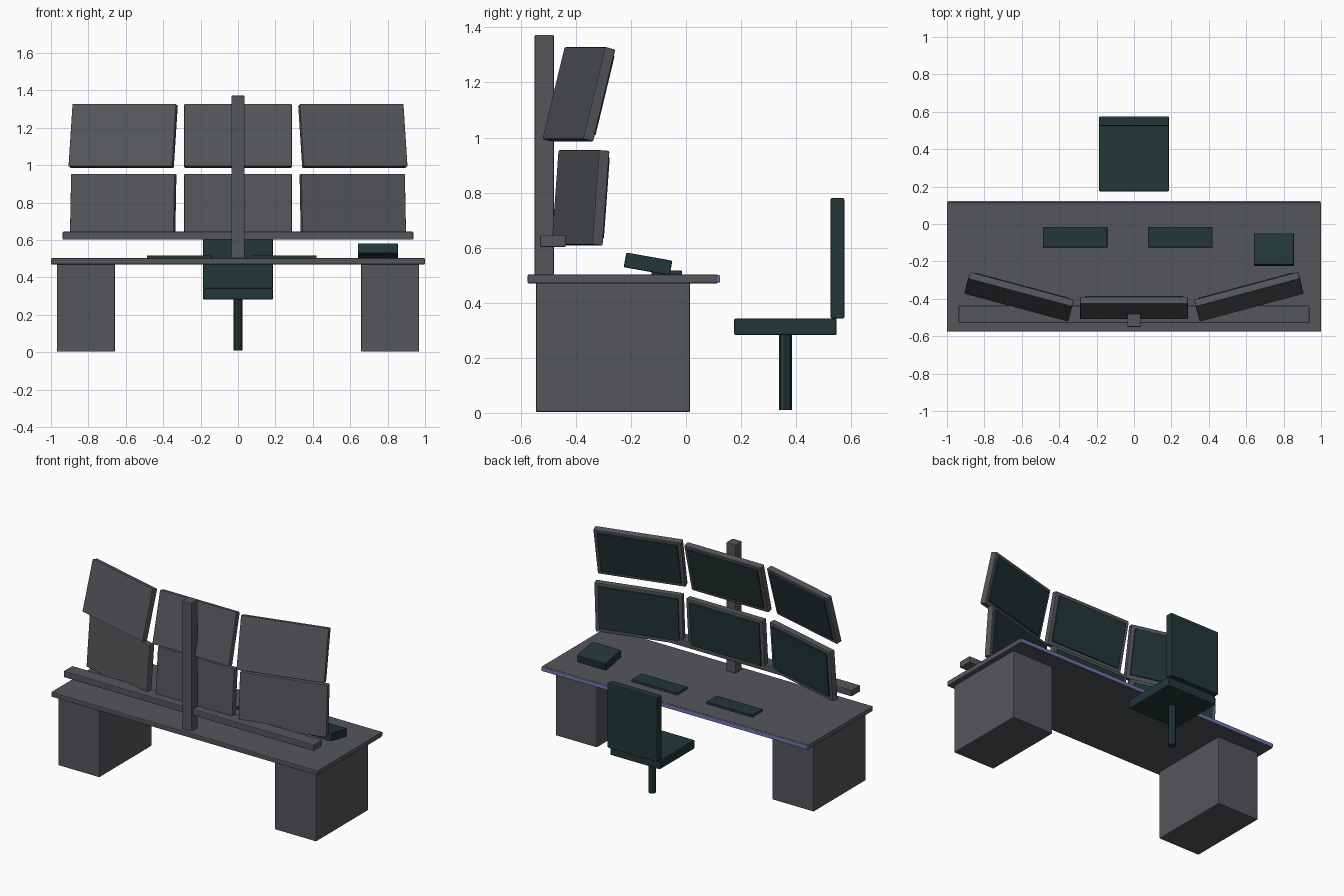
import bpy, bmesh, math
from mathutils import Matrix, Vector, Euler

if "Cube" in bpy.data.objects:
    bpy.data.objects.remove(bpy.data.objects["Cube"])


def material(name, rgb):
    m = bpy.data.materials.new(name)
    m.diffuse_color = (*rgb, 1)
    m.use_nodes = True
    m.node_tree.nodes["Principled BSDF"].inputs["Base Color"].default_value = m.diffuse_color
    return m


GREY = material("slate grey", (0.088, 0.092, 0.102))
DARK = material("dark teal", (0.016, 0.038, 0.037))
GLOW = material("violet trim", (0.17, 0.18, 0.44))


def box(name, center, size, mat, rot=(0, 0, 0), offset=(0, 0, 0), bevel=0.005):
    """Bevelled box; offset is in the rotated local frame."""
    me = bpy.data.meshes.new(name)
    bm = bmesh.new()
    bmesh.ops.create_cube(bm, size=1)
    bmesh.ops.scale(bm, vec=size, verts=bm.verts)
    if bevel:
        bmesh.ops.bevel(bm, geom=bm.edges[:], offset=bevel, segments=2,
                        profile=0.5, affect='EDGES')
    bmesh.ops.translate(bm, vec=offset, verts=bm.verts)
    bm.to_mesh(me)
    bm.free()
    me.materials.append(mat)
    ob = bpy.data.objects.new(name, me)
    ob.location = center
    ob.rotation_euler = Euler(rot, 'XYZ')
    bpy.context.collection.objects.link(ob)
    return ob


def span(name, x, y, z, mat, bevel=0.005):
    """Box from its extents."""
    lims = (x, y, z)
    box(name, [(a + b) / 2 for a, b in lims], [b - a for a, b in lims], mat, bevel=bevel)


# Desk
span("desk_top", (-1, 1), (-0.575, 0.115), (0.47, 0.503), GREY)
span("desk_edge_trim", (-0.998, 0.998), (0.108, 0.124), (0.473, 0.5), GLOW, 0.004)
for side, s in (("left", -1), ("right", 1)):
    c = 0.813 * s
    span(side + "_pedestal", (c - 0.155, c + 0.155), (-0.545, 0.015), (0.003, 0.472), GREY)

# Monitor stand
span("stand_post", (-0.035, 0.035), (-0.55, -0.48), (0.5, 1.373), GREY)
span("stand_rail", (-0.937, 0.937), (-0.53, -0.437), (0.602, 0.645), GREY)

# Six monitors: two tilted rows, outer columns yawed inwards
for row, z, tilt, dy in (("lower", 0.781, 4.3, 0.006), ("upper", 1.157, 14, 0)):
    for col, s in (("left", -1), ("center", 0), ("right", 1)):
        pos = (0.614 * s, -0.449 + 0.06 * abs(s) + dy, z)
        rot = (math.radians(-tilt), 0, math.radians(15 * s))
        box(f"{row}_{col}_monitor", pos, (0.575, 0.04, 0.345), GREY, rot)
        box(f"{row}_{col}_screen", pos, (0.525, 0.012, 0.295), DARK, rot,
            (0, 0.023, 0.002), bevel=0.002)

# Desk items
span("left_keyboard", (-0.487, -0.143), (-0.125, -0.015), (0.5, 0.518), DARK, 0.003)
span("right_keyboard", (0.075, 0.42), (-0.125, -0.015), (0.5, 0.518), DARK, 0.003)
box("desk_console", (0.748, -0.138, 0.541), (0.215, 0.17, 0.054), DARK,
    (math.radians(-10), 0, 0))

# Chair
span("seat", (-0.187, 0.187), (0.175, 0.547), (0.283, 0.343), DARK)
span("backrest", (-0.187, 0.187), (0.525, 0.575), (0.343, 0.78), DARK)
me = bpy.data.meshes.new("chair_post")
bm = bmesh.new()
bmesh.ops.create_cone(bm, cap_ends=True, segments=8, radius1=0.024, radius2=0.024, depth=0.28,
                      matrix=Matrix.Translation((0, 0.361, 0.15)))
bm.to_mesh(me)
bm.free()
me.materials.append(DARK)
bpy.context.collection.objects.link(bpy.data.objects.new("chair_post", me))
